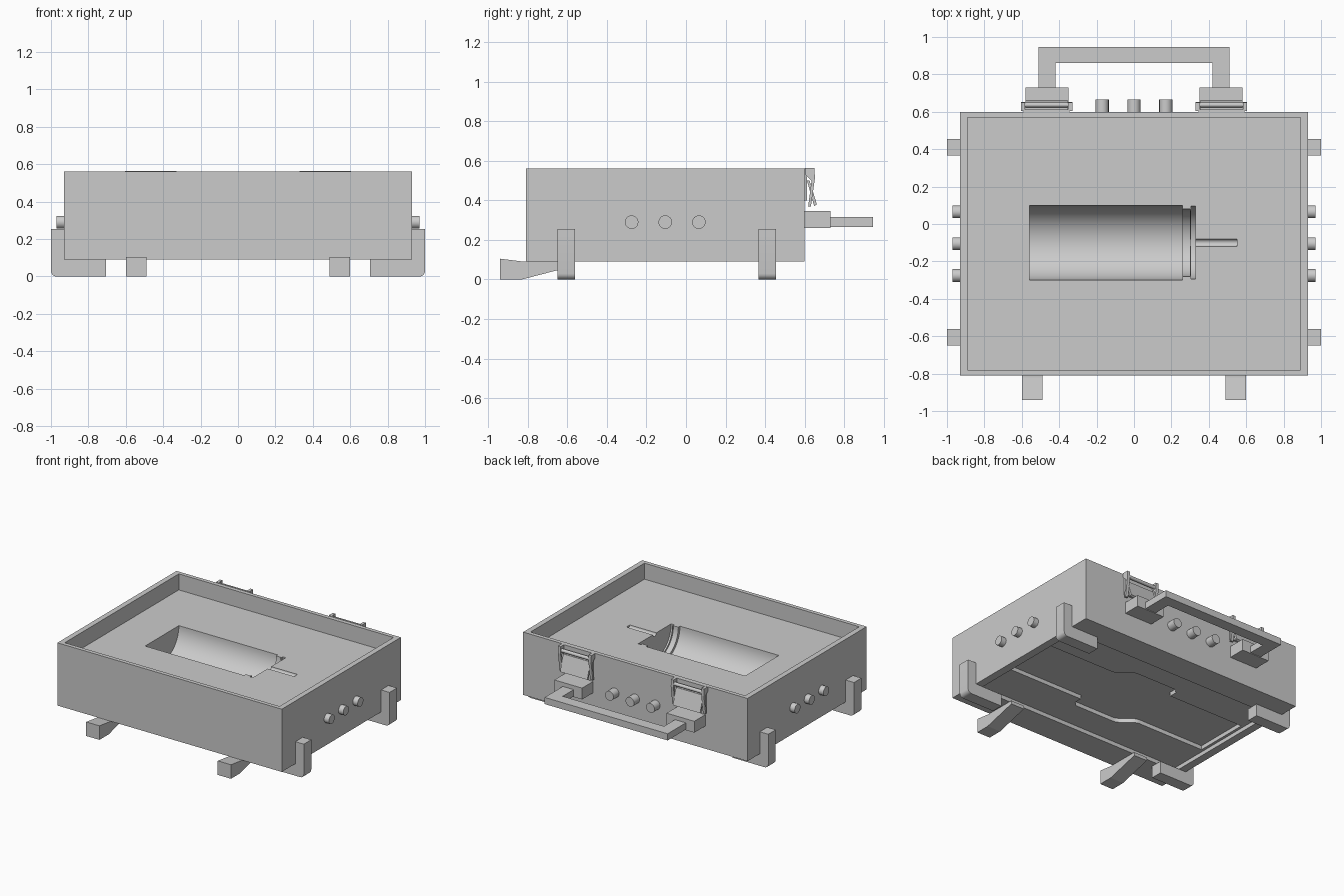
import bpy, bmesh, math
from mathutils import Matrix, Vector

cube = bpy.data.objects.get("Cube")
if cube:
    bpy.data.objects.remove(cube, do_unlink=True)

grey = bpy.data.materials.new("plain_grey")
grey.use_nodes = True
grey.diffuse_color = (0.6, 0.6, 0.6, 1)
grey.node_tree.nodes["Principled BSDF"].inputs["Base Color"].default_value = (0.6, 0.6, 0.6, 1)


def finish(name, bm):
    bmesh.ops.recalc_face_normals(bm, faces=bm.faces)
    mesh = bpy.data.meshes.new(name)
    bm.to_mesh(mesh)
    bm.free()
    mesh.materials.append(grey)
    obj = bpy.data.objects.new(name, mesh)
    bpy.context.scene.collection.objects.link(obj)
    return obj


def box(name, xs, ys, zs):
    bm = bmesh.new()
    bmesh.ops.create_cube(bm, size=1)
    lo, hi = Vector((xs[0], ys[0], zs[0])), Vector((xs[1], ys[1], zs[1]))
    for v in bm.verts:
        v.co = (lo + hi) / 2 + Vector(c * s for c, s in zip(v.co, hi - lo))
    return finish(name, bm)


def cylinder(name, start, end, radius, sides=32):
    start, end = Vector(start), Vector(end)
    axis = end - start
    bm = bmesh.new()
    turn = axis.to_track_quat('Z', 'Y').to_matrix().to_4x4()
    bmesh.ops.create_cone(bm, cap_ends=True, segments=sides, radius1=radius, radius2=radius,
                          depth=axis.length, matrix=Matrix.Translation((start + end) / 2) @ turn)
    return finish(name, bm)


def prism(name, points, span, axis):
    """Extrude a flat profile along one axis."""
    place = {'X': lambda p, t: (t, p[0], p[1]),
             'Y': lambda p, t: (p[0], t, p[1]),
             'Z': lambda p, t: (p[0], p[1], t)}[axis]
    bm = bmesh.new()
    face = bm.faces.new([bm.verts.new(place(p, span[0])) for p in points])
    out = bmesh.ops.extrude_face_region(bm, geom=[face])
    move = Vector(place((0, 0), span[1] - span[0]))
    bmesh.ops.translate(bm, verts=[g for g in out["geom"] if isinstance(g, bmesh.types.BMVert)], vec=move)
    return finish(name, bm)


def smooth(obj):
    bpy.ops.object.select_all(action='DESELECT')
    obj.select_set(True)
    bpy.context.view_layer.objects.active = obj
    bpy.ops.object.shade_smooth_by_angle(angle=math.radians(30))


def cut(obj, cutter):
    mod = obj.modifiers.new("cut", 'BOOLEAN')
    mod.operation, mod.solver, mod.object = 'DIFFERENCE', 'EXACT', cutter
    bpy.context.view_layer.update()
    result = bpy.data.meshes.new_from_object(obj.evaluated_get(bpy.context.evaluated_depsgraph_get()))
    obj.modifiers.clear()
    obj.data = result
    bpy.data.objects.remove(cutter, do_unlink=True)


# Case body with a shallow tray on top
FLOOR, MID = 0.44, -0.1
body = box("case_body", (-0.93, 0.93), (-0.81, 0.6), (0.09, 0.56))
cut(body, box("tray_cutter", (-0.89, 0.89), (-0.78, 0.57), (FLOOR, 0.7)))

# Bottle-shaped half-round hollow with neck, flange and stem groove
for x0, x1, r in ((-0.56, 0.26, 0.2), (0.25, 0.3, 0.18), (0.295, 0.31, 0.172),
                  (0.305, 0.33, 0.195), (0.32, 0.55, 0.02)):
    cut(body, cylinder("hollow_cutter", (x0, MID, FLOOR), (x1, MID, FLOOR), r, 64))

# Underside recess and the wider-waisted channel inside it
cut(body, box("underside_cutter", (-0.87, 0.87), (-0.6, 0.4), (0.0, 0.12)))


def s_curve(x0, y0, x1, y1, n=8):
    return [(x0 + (x1 - x0) * i / n, y0 + (y1 - y0) * (1 - math.cos(math.pi * i / n)) / 2)
            for i in range(n + 1)]


half = [(0.85, 0.21)] + s_curve(0.3, 0.21, 0.14, 0.3) + [(-0.19, 0.3), (-0.22, 0.27), (-0.22, 0.21)]
half += [(-0.85, 0.21)]
outline = [(x, y - 0.09) for x, y in half] + [(-x, -y - 0.09) for x, y in half]
cut(body, prism("channel_cutter", outline, (0.05, 0.15), 'Z'))
smooth(body)

for side, label in ((1, "left"), (-1, "right")):
    # L-shaped corner feet with a rounded outer corner
    arc = [(0.97 + 0.03 * math.sin(a), 0.03 - 0.03 * math.cos(a))
           for a in (math.pi / 2 * i / 5 for i in range(6))]
    profile = [(0.705, 0.0)] + arc + [(1.0, 0.255), (0.93, 0.255), (0.93, 0.09), (0.705, 0.09)]
    for end, y in (("front", -0.605), ("back", 0.41)):
        smooth(prism(f"{end}_{label}_foot", [(side * x, z) for x, z in profile],
                     (y - 0.044, y + 0.044), 'Y'))

    # Tilted prop legs under the front edge
    xs = sorted((side * 0.49, side * 0.6))
    prism(f"{label}_prop_leg", [(-0.94, 0.0), (-0.83, 0.0), (-0.58, 0.065), (-0.58, 0.09),
                                (-0.82, 0.09), (-0.94, 0.105)], xs, 'X')

    # Side knobs
    for i in range(3):
        y = -0.275 + 0.17 * i
        smooth(cylinder(f"{label}_knob_{i + 1}", (side * 0.92, y, 0.29), (side * 0.97, y, 0.29), 0.034))

    # Handle mounts and arms
    box(f"{label}_handle_mount", sorted((side * 0.35, side * 0.58)), (0.6, 0.73), (0.26, 0.345))
    box(f"{label}_handle_arm", sorted((side * 0.42, side * 0.51)), (0.73, 0.86), (0.265, 0.315))

    # Latches: wall plate, tilted lever with side cheeks, wire loop
    def across(a, b):
        return sorted((side * a, side * b))
    box(f"{label}_latch_plate", across(0.345, 0.59), (0.6, 0.612), (0.4, 0.563))
    lever = [(0.612, 0.5), (0.625, 0.5), (0.662, 0.38), (0.648, 0.372)]
    prism(f"{label}_latch_lever", lever, across(0.355, 0.58), 'X')
    cheek = [(0.605, 0.563), (0.65, 0.563), (0.652, 0.51), (0.632, 0.37), (0.618, 0.37), (0.635, 0.5),
             (0.605, 0.53)]
    for part, a, b in (("inner", 0.33, 0.352), ("outer", 0.583, 0.605)):
        prism(f"{label}_latch_{part}_cheek", cheek, across(a, b), 'X')
    smooth(cylinder(f"{label}_latch_pin", (side * 0.35, 0.637, 0.53), (side * 0.585, 0.637, 0.53), 0.013, 16))

# Handle grip bar
box("handle_grip", (-0.51, 0.51), (0.86, 0.945), (0.265, 0.315))

# Back knobs
for i in range(3):
    x = -0.17 + 0.17 * i
    smooth(cylinder(f"back_knob_{i + 1}", (x, 0.59, 0.31), (x, 0.665, 0.31), 0.035))
